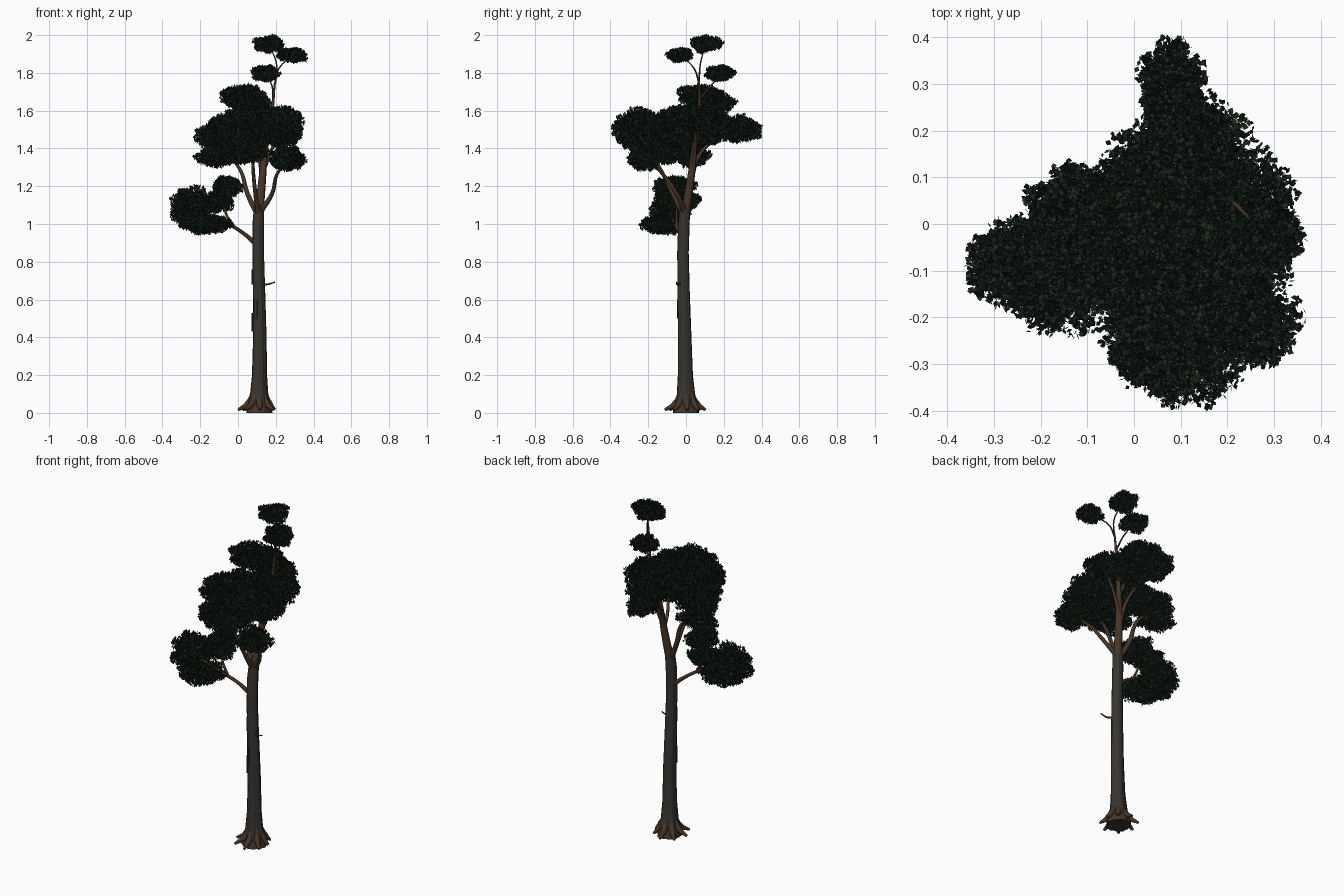
import bpy, bmesh, math, random
from mathutils import Vector, Matrix

random.seed(4)
cube = bpy.data.objects.get("Cube")
if cube:
    bpy.data.objects.remove(cube)


def material(name, rgb):
    m = bpy.data.materials.new(name)
    m.use_nodes = True
    m.diffuse_color = (*rgb, 1)
    bsdf = m.node_tree.nodes["Principled BSDF"]
    bsdf.inputs["Base Color"].default_value = (*rgb, 1)
    bsdf.inputs["Roughness"].default_value = 0.9
    return m


LEAF = material("dark green leaf", (0.011, 0.021, 0.013))
BARK = material("grey brown bark", (0.041, 0.034, 0.028))
WOOD = material("warm brown wood", (0.062, 0.036, 0.022))


def mesh_object(name, bm, *mats):
    me = bpy.data.meshes.new(name)
    bm.to_mesh(me)
    bm.free()
    for m in mats:
        me.materials.append(m)
    ob = bpy.data.objects.new(name, me)
    bpy.context.collection.objects.link(ob)
    return ob


def limb(name, points, mat):
    """Tapered smooth tube through (x, y, z, radius) points."""
    cu = bpy.data.curves.new(name, "CURVE")
    cu.dimensions = "3D"
    cu.bevel_depth = 1
    cu.bevel_resolution = 2
    cu.resolution_u = 5
    cu.use_fill_caps = True
    sp = cu.splines.new("BEZIER")
    sp.bezier_points.add(len(points) - 1)
    for bp, (x, y, z, r) in zip(sp.bezier_points, points):
        bp.co = (x, y, z)
        bp.radius = r
        bp.handle_left_type = bp.handle_right_type = "AUTO"
    cu.materials.append(mat)
    ob = bpy.data.objects.new(name, cu)
    bpy.context.collection.objects.link(ob)
    return ob


# Trunk: ridged rings of (x, y, z, radius), flaring at the foot
RINGS = [(.11, 0, 0, .066), (.11, 0, .04, .06), (.11, 0, .1, .046),
         (.112, -.003, .2, .038), (.114, -.006, .4, .034),
         (.11, -.012, .65, .031), (.106, -.015, .85, .029),
         (.106, -.01, 1.0, .029), (.112, -.004, 1.1, .026)]
SIDES = 36
bm = bmesh.new()
loops = []
for x, y, z, r in RINGS:
    ring = []
    for i in range(SIDES):
        a = math.tau * i / SIDES
        flute = 1 + .05 * math.cos(5 * a + z) + .05 * math.cos(12 * a)
        ring.append(bm.verts.new((x + r * flute * math.cos(a),
                                  y + r * flute * math.sin(a), z)))
    loops.append(ring)
for lo, hi in zip(loops, loops[1:]):
    for i in range(SIDES):
        j = (i + 1) % SIDES
        f = bm.faces.new((lo[i], lo[j], hi[j], hi[i]))
        f.smooth = True
        f.material_index = int(f.calc_center_median().z < .03)
bm.faces.new(loops[-1])
bm.faces.new(loops[0][::-1])
mesh_object("trunk", bm, BARK, WOOD)

# Roots spread around the foot
for i in range(8):
    a = math.tau * (i + .1) / 8
    c, s = math.cos(a), math.sin(a)
    reach = random.uniform(.095, .115) - .014 * c
    limb(f"root_{i + 1}", [(.11 + .025 * c, .025 * s, .12, .012),
                           (.11 + .055 * c, .055 * s, .05, .018),
                           (.11 + reach * c, reach * s, .016, .007)], WOOD)

# Loose bark strips against the trunk
for i, (a, z, length) in enumerate([(3.5, .48, .1), (4.3, .55, .1), (3.6, .72, .08)]):
    bm = bmesh.new()
    bmesh.ops.create_cube(bm, size=1, matrix=Matrix.Translation(
        (.11 + .036 * math.cos(a), -.01 + .036 * math.sin(a), z))
        @ Matrix.Rotation(a, 4, "Z") @ Matrix.Diagonal((.005, .014, length, 1)))
    mesh_object(f"bark_strip_{i + 1}", bm, BARK)

# Main stem and branches
limb("main_stem", [(.112, -.004, 1.06, .025), (.125, .02, 1.2, .022),
                   (.145, .045, 1.4, .016), (.18, .07, 1.6, .009),
                   (.195, .07, 1.75, .005)], WOOD)
limb("top_branch_right", [(.195, .07, 1.74, .005), (.215, .045, 1.82, .004),
                          (.28, -.02, 1.885, .003)], WOOD)
limb("top_branch_centre", [(.195, .07, 1.74, .005), (.205, .075, 1.84, .004),
                           (.17, .1, 1.94, .003)], WOOD)
limb("top_branch_back", [(.185, .07, 1.66, .005), (.18, .13, 1.73, .004),
                         (.15, .18, 1.79, .003)], WOOD)
limb("left_branch", [(.105, -.005, 1.05, .017), (.05, .02, 1.16, .013),
                     (.015, .03, 1.28, .01), (-.06, .04, 1.38, .006)], WOOD)
limb("front_branch", [(.11, -.01, 1.04, .015), (.09, -.08, 1.18, .011),
                      (.08, -.14, 1.3, .009), (.08, -.24, 1.46, .005)], WOOD)
limb("right_branch", [(.115, -.005, 1.06, .016), (.18, -.05, 1.16, .011),
                      (.205, -.12, 1.26, .009), (.26, -.2, 1.34, .005)], WOOD)
limb("back_branch", [(.13, .025, 1.22, .013), (.11, .08, 1.38, .009),
                     (.09, .24, 1.49, .005)], WOOD)
limb("side_branch", [(.14, .04, 1.3, .012), (.19, .05, 1.42, .008),
                     (.24, .05, 1.52, .005)], WOOD)
limb("crown_branch", [(.145, .045, 1.4, .01), (.09, .07, 1.55, .007),
                      (.03, .09, 1.66, .004)], WOOD)
limb("low_branch", [(.1, -.012, .89, .013), (.03, -.03, .95, .01),
                    (-.05, -.06, 1.0, .009), (-.2, -.09, 1.07, .005)], WOOD)
limb("low_branch_fork", [(-.03, -.05, .985, .008), (-.07, -.05, 1.08, .006),
                         (-.06, -.05, 1.18, .004)], WOOD)
limb("twig", [(.115, -.02, .685, .008), (.15, -.045, .68, .005),
              (.195, -.05, .692, .003)], BARK)


# Foliage: steep leaf cards packed into evenly spread, overlapping puffs
PUFFS = 16


def direction(i):
    h = 1 - 2 * (i + .5) / PUFFS
    a = i * math.pi * (3 - math.sqrt(5))
    s = math.sqrt(1 - h * h)
    return Vector((s * math.cos(a), s * math.sin(a), h))


def foliage(name, x, y, z, rx, ry, rz):
    size = Vector((rx, ry, rz))
    bm = bmesh.new()
    count = int(4200 * (rx * ry + rx * rz + ry * rz)) + 60
    for i in range(PUFFS):
        puff = direction(i) * random.uniform(.48, .75)
        reach = random.uniform(.36, .48)
        for _ in range(count):
            d = Vector([random.gauss(0, 1) for _ in "xyz"]).normalized()
            p = (puff + d * reach * random.uniform(.1, 1) ** .5) * size
            p += Vector((x, y, z))
            turn = Matrix.Rotation(random.uniform(0, math.tau), 3, "Z") \
                @ Matrix.Rotation(random.uniform(.6, 1.7), 3, "X")
            w, h = random.uniform(.005, .008), random.uniform(.007, .012)
            spots = [(-w, 0, 0), (0, -h, 0), (w, 0, 0), (0, h, 0)]
            bm.faces.new([bm.verts.new(p + turn @ Vector(s)) for s in spots])
    mesh_object(name, bm, LEAF)


CLUMPS = {
    "top": (.165, .105, 1.953, .085, .09, .046),
    "top_right": (.29, -.03, 1.895, .085, .075, .038),
    "top_back": (.15, .18, 1.797, .085, .082, .045),
    "crown": (.03, .075, 1.67, .14, .135, .07),
    "crown_side": (.08, .15, 1.64, .11, .12, .06),
    "right_upper": (.235, .04, 1.55, .115, .13, .085),
    "right_middle": (.235, -.07, 1.48, .115, .12, .09),
    "right_lower": (.265, -.22, 1.345, .095, .1, .07),
    "back": (.08, .29, 1.5, .073, .115, .075),
    "back_inner": (.13, .17, 1.51, .115, .11, .08),
    "centre": (.07, -.05, 1.54, .14, .14, .1),
    "left_upper": (-.06, -.06, 1.51, .12, .13, .085),
    "left_middle": (-.12, .02, 1.46, .11, .1, .075),
    "left_lower": (-.11, .035, 1.36, .12, .09, .06),
    "inner_lower": (.04, -.15, 1.38, .12, .14, .07),
    "front": (.12, -.26, 1.51, .125, .145, .105),
    "front_left": (.025, -.27, 1.47, .095, .105, .075),
    "front_right": (.2, -.17, 1.5, .09, .11, .08),
    "low_outer": (-.25, -.085, 1.09, .122, .115, .11),
    "low_under": (-.17, -.12, 1.0, .14, .145, .06),
    "low_middle": (-.11, -.01, 1.12, .1, .095, .06),
    "low_inner": (-.06, -.07, 1.195, .08, .125, .068),
}
for part, dims in CLUMPS.items():
    foliage(f"foliage_{part}", *dims)
